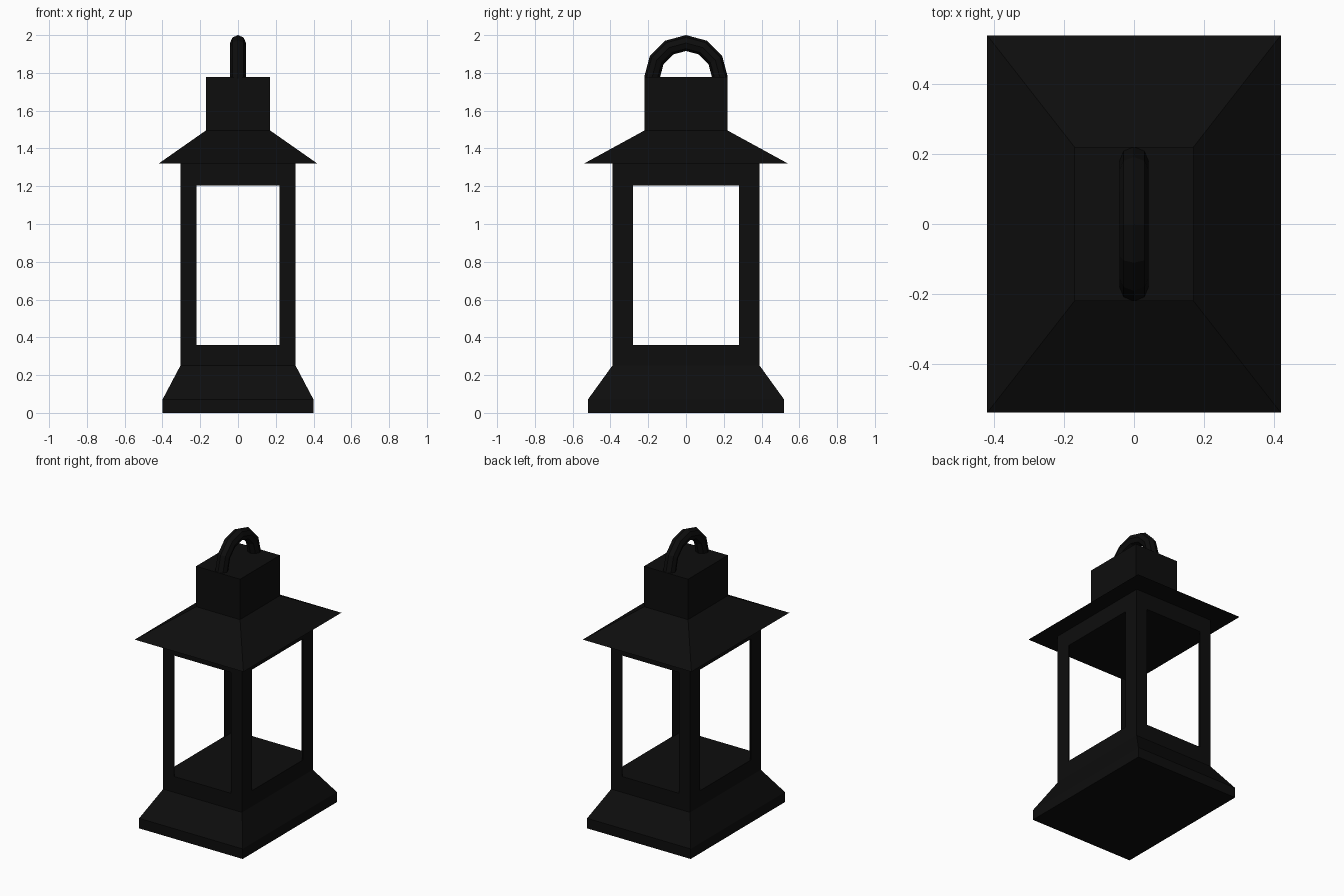
import bpy, bmesh, math

if "Cube" in bpy.data.objects:
    bpy.data.objects.remove(bpy.data.objects["Cube"])

black = bpy.data.materials.new("black_metal")
black.diffuse_color = (0.004, 0.004, 0.004, 1)
black.use_nodes = True
black.node_tree.nodes["Principled BSDF"].inputs["Base Color"].default_value = black.diffuse_color


def finish(name, bm):
    bmesh.ops.recalc_face_normals(bm, faces=bm.faces)
    me = bpy.data.meshes.new(name)
    bm.to_mesh(me)
    bm.free()
    me.materials.append(black)
    ob = bpy.data.objects.new(name, me)
    bpy.context.collection.objects.link(ob)
    return ob


def loft(name, rings, close=False):
    """Skin a list of equal-length point rings and cap both ends."""
    bm = bmesh.new()
    rows = [[bm.verts.new(p) for p in r] for r in rings]
    n = len(rows[0])
    for a, b in zip(rows, rows[1:]):
        for i in range(n):
            j = (i + 1) % n
            bm.faces.new((a[i], a[j], b[j], b[i]))
    bm.faces.new(rows[0])
    bm.faces.new(rows[-1])
    return finish(name, bm)


def rect(hx, hy, z):
    return [(-hx, -hy, z), (hx, -hy, z), (hx, hy, z), (-hx, hy, z)]


X, Y = 0.305, 0.39            # body half sizes
Z0, Z1 = 0.36, 1.205          # window bottom and top

# flared base with the lower rail
loft("base", [rect(0.40, 0.52, 0), rect(0.40, 0.52, 0.07),
              rect(X, Y, 0.25), rect(X, Y, Z0)])

# upper rail, overhanging roof and chimney block
loft("roof", [rect(X, Y, Z1), rect(X, Y, 1.32), rect(0.42, 0.54, 1.32),
              rect(0.17, 0.22, 1.495), rect(0.17, 0.22, 1.777)])

# thin angle-section corner posts
t = 0.006
section = [(X, Y), (0.22, Y), (0.22, Y - t), (X - t, Y - t), (X - t, 0.28), (X, 0.28)]
for sx, side in ((-1, "left"), (1, "right")):
    for sy, end in ((-1, "front"), (1, "back")):
        loft(f"post_{end}_{side}",
             [[(sx * x, sy * y, z) for x, y in section] for z in (Z0, Z1)])

# arched carrying handle, six segments with an eight-sided tube
R, r = 0.179, 0.042
arch = []
for k in range(7):
    a = math.pi * k / 6
    ring = []
    for s in range(8):
        b = 2 * math.pi * s / 8
        d = R + r * math.cos(b)
        ring.append((r * math.sin(b), d * math.cos(a), 1.779 + d * math.sin(a)))
    arch.append(ring)
arch.insert(0, [(x, y, 1.77) for x, y, z in arch[0]])
arch.append([(x, y, 1.77) for x, y, z in arch[-1]])
loft("handle", arch)
